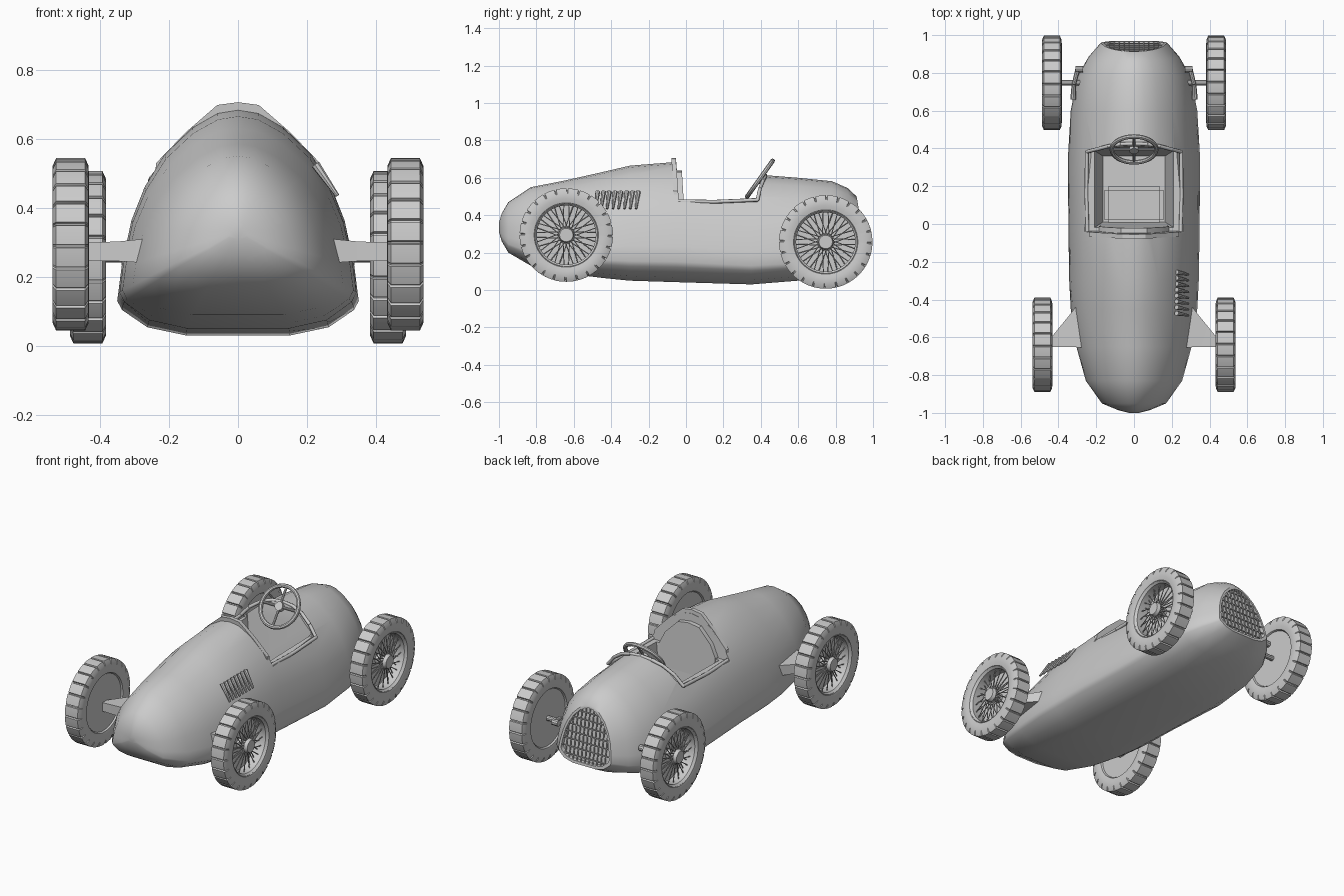
import bpy, bmesh, math
from mathutils import Vector, Matrix

if "Cube" in bpy.data.objects:
    bpy.data.objects.remove(bpy.data.objects["Cube"])

def finish(bm, name, angle=35, loc=(0, 0, 0), rz=0):
    bmesh.ops.recalc_face_normals(bm, faces=bm.faces)
    me = bpy.data.meshes.new(name)
    bm.to_mesh(me)
    bm.free()
    ob = bpy.data.objects.new(name, me)
    bpy.context.collection.objects.link(ob)
    ob.location = loc
    ob.rotation_euler.z = rz
    activate(ob)
    if angle:
        bpy.ops.object.shade_smooth_by_angle(angle=math.radians(angle))
    return ob

def activate(ob):
    bpy.ops.object.select_all(action='DESELECT')
    ob.select_set(True)
    bpy.context.view_layer.objects.active = ob

def skin(bm, rings, caps=True, loop=False):
    """Bridge closed rings of points with quads."""
    vs = [[bm.verts.new(p) for p in r] for r in rings]
    n = len(vs[0])
    pairs = list(zip(vs, vs[1:])) + ([(vs[-1], vs[0])] if loop else [])
    for a, b in pairs:
        for i in range(n):
            j = (i + 1) % n
            bm.faces.new((a[i], a[j], b[j], b[i]))
    if caps and not loop:
        bm.faces.new(vs[0])
        bm.faces.new(vs[-1])

def rod(bm, a, b, r1, r2=None, n=10):
    a, b = Vector(a), Vector(b)
    d = b - a
    m = Matrix.Translation((a + b) / 2) @ d.to_track_quat('Z', 'Y').to_matrix().to_4x4()
    bmesh.ops.create_cone(bm, cap_ends=True, segments=n, radius1=r1,
                          radius2=r1 if r2 is None else r2, depth=d.length, matrix=m)

def lathe(bm, prof, angles, loop=True, radius=lambda r, k: r):
    """Turn a (x, radius) profile around the x axis."""
    rings = []
    for k, a in enumerate(angles):
        rings.append([(t, radius(r, k) * math.cos(a), radius(r, k) * math.sin(a)) for t, r in prof])
    skin(bm, rings, loop=loop)

# Body: normalised half section, bottom to top
SEC = [(0, 0), (.43, 0), (.75, .04), (.96, .125), (1, .17), (.97, .30), (.89, .5),
       (.78, .65), (.61, .8), (.38, .92), (.17, .985), (0, 1)]

def section(y, w, zb, zt, shear=0, k=1):
    mid = (zb + zt) / 2
    half = []
    for u, v in SEC:
        z = mid + (zb + v * (zt - zb) - mid) * k
        half.append((u * w * k, y - (z - zb) * shear, z))
    return half + [(-x, yy, z) for x, yy, z in half[-2:0:-1]]

STATIONS = [(-1, .025, .31, .36), (-.985, .085, .26, .41), (-.95, .17, .2, .47), (-.83, .255, .13, .55),
            (-.65, .305, .09, .585), (-.45, .335, .065, .63), (-.3, .343, .05, .665),
            (-.05, .347, .042, .685), (.35, .35, .03, .62), (.6, .335, .05, .6),
            (.78, .3, .085, .582), (.89, .24, .12, .545, .06), (.97, .175, .16, .5, .17)]
bm = bmesh.new()
rings = [section(*s) for s in STATIONS]
rings += [section(.97, .175, .16, .5, .17, .91), section(.945, .175, .16, .5, .17, .91)]
skin(bm, rings)
body = finish(bm, "body", 0)

# Cockpit opening: side notch, then the tub
def cut(target, rings):
    bm = bmesh.new()
    skin(bm, rings)
    c = finish(bm, "cutter", 0)
    c.hide_render = True
    mod = target.modifiers.new("cut", 'BOOLEAN')
    mod.operation, mod.solver, mod.object = 'DIFFERENCE', 'EXACT', c
    activate(target)
    bpy.ops.object.modifier_apply(modifier="cut")
    bpy.data.objects.remove(c)

NOTCH = [(-.04, .472), (.38, .48), (.47, .85), (-.06, .85)]
cut(body, [[(x, y, z) for y, z in NOTCH] for x in (-.5, .5)])
cut(body, [[(s * w, y, z) for s, y in ((-1, y0), (1, y0), (1, y1), (-1, y1))]
           for w, y0, y1, z in ((.165, .01, .36, .2), (.22, -.025, .395, .55))])
activate(body)
bpy.ops.object.shade_smooth_by_angle(angle=math.radians(38))

def mirrored(half):
    return half + [(-p[0], *p[1:]) for p in half[-1::-1] if p[0] > 0]

# Raised bulkhead rim and seat back behind the driver
def plate(name, half, y0, y1, lean=0):
    bm = bmesh.new()
    skin(bm, [[(x, y - (z - .47) * lean, z) for x, z in mirrored(half)] for y in (y0, y1)])
    return finish(bm, name, 30)

plate("bulkhead_rim", [(.245, .46), (.237, .53), (.15, .62), (.06, .698), (0, .706)][::-1], -.062, -.038, .07)
plate("seat_back", [(0, .64), (.07, .63), (.15, .55), (.185, .48), (.165, .22)], -.04, -.012, .06)
bm = bmesh.new()
bmesh.ops.create_cube(bm, size=1, matrix=Matrix.Translation((0, .1, .22)) @ Matrix.Diagonal((.31, .2, .06, 1)))
bmesh.ops.bevel(bm, geom=bm.edges[:], offset=.02, segments=2, affect='EDGES')
finish(bm, "seat_cushion")

# Tube edging around the cockpit sill and scuttle
half = [(0, .425, .612), (.07, .423, .606), (.135, .412, .585), (.2, .395, .54),
        (.25, .382, .482), (.252, .15, .472), (.247, -.04, .475)]
pts = [(-x, y, z) for x, y, z in half[:0:-1]] + half
bm = bmesh.new()
for a, b in zip(pts, pts[1:]):
    rod(bm, a, b, .01, n=8)
    bmesh.ops.create_icosphere(bm, subdivisions=1, radius=.01, matrix=Matrix.Translation(b))
finish(bm, "cockpit_edging", 50)

# Grille bars in the sloping nose opening
def half_width(z):
    v = (z - .16) / .34
    for (u0, v0), (u1, v1) in zip(SEC[1:], SEC[2:]):
        if v0 <= v <= v1:
            return .165 * (u0 + (u1 - u0) * (v - v0) / (v1 - v0))
    return 0

def on_grille(x, z):
    return (x, .962 - (z - .16) * .17, z)

bm = bmesh.new()
for i in range(7):
    z = .2 + i * .042
    rod(bm, on_grille(-half_width(z), z), on_grille(half_width(z), z), .004, n=6)
for i in range(-5, 6):
    x = i * .026
    zs = [.165 + k * .005 for k in range(67)]
    zs = [z for z in zs if half_width(z) >= abs(x)]
    rod(bm, on_grille(x, zs[0]), on_grille(x, zs[-1]), .004, n=6)
finish(bm, "grille_bars")

# Exhaust stubs on the right of the engine cover
bm = bmesh.new()
for i in range(8):
    y = -.48 + i * .031
    rod(bm, (.225, y + .008, .525), (.288, y - .004, .435), .013, .006, 8)
finish(bm, "exhaust_stubs")

# Steering wheel: rim, spokes, hub and column
bm = bmesh.new()
tilt = Matrix.Translation((0, .395, .595)) @ Matrix.Rotation(math.radians(54.5), 4, 'X')
rings = []
for k in range(32):
    a = k * math.tau / 32
    rings.append([((.118 + .012 * math.cos(b)) * math.cos(a), (.118 + .012 * math.cos(b)) * math.sin(a),
                   .012 * math.sin(b)) for b in [j * math.tau / 8 for j in range(8)]])
skin(bm, rings, loop=True)
rod(bm, (-.118, 0, 0), (.118, 0, 0), .007, n=8)
rod(bm, (0, -.118, 0), (0, .118, 0), .007, n=8)
rod(bm, (0, 0, -.015), (0, 0, .012), .025, n=16)
rod(bm, (0, 0, -.2), (0, 0, 0), .012)
bmesh.ops.transform(bm, matrix=tilt, verts=bm.verts)
finish(bm, "steering_wheel")

# Wheels: grooved tyre, backing plate, hub and crossed wire spokes (outside is +x)
TYRE = [(-.035, .165), (-.048, .172), (-.053, .195), (-.052, .228), (-.042, .25),
        (.042, .25), (.052, .228), (.053, .195), (.048, .172), (.035, .165)]
STEPS = (0, .42, .84, .89, .96)
tread = [(k + s) * math.tau / 24 for k in range(24) for s in STEPS]
even = [k * math.tau / 48 for k in range(48)]

def wheel(name, x, y, z):
    kw = dict(loc=(x, y, z), rz=0 if x > 0 else math.pi)
    bm = bmesh.new()
    lathe(bm, TYRE, tread, radius=lambda r, k: r - .009 if r > .21 and k % 5 > 2 else r)
    finish(bm, name + "_tyre", **kw)
    bm = bmesh.new()
    lathe(bm, [(.04, .176), (.047, .168), (.036, .158), (-.03, .158), (-.03, .168)], even)
    rod(bm, (-.04, 0, 0), (-.028, 0, 0), .166, n=48)
    rod(bm, (-.03, 0, 0), (.035, 0, 0), .028, n=20)
    rod(bm, (.03, 0, 0), (.05, 0, 0), .042, .036, n=20)
    for k in range(20):
        a = k * math.tau / 20
        for turn, x0, x1 in ((.55, .03, .012), (-.55, .01, -.005)):
            rod(bm, (x0, .03 * math.cos(a), .03 * math.sin(a)),
                (x1, .162 * math.cos(a + turn), .162 * math.sin(a + turn)), .0028, n=5)
    finish(bm, name + "_wire_wheel", **kw)

for side, s in (("right", 1), ("left", -1)):
    wheel("grille_end_" + side, s * .435, .747, .257)
    wheel("tail_end_" + side, s * .485, -.64, .294)

    # Tapered axle fairing at the tail end
    bm = bmesh.new()
    skin(bm, [[(s * x, y, z) for y, z in ((y0, zb), (y1, zb), (y1, zt), (y0, zt))]
              for x, y0, y1, zb, zt in ((.27, -.655, -.39, .24, .31), (.34, -.65, -.48, .245, .303),
                                        (.45, -.65, -.615, .247, .298))])
    finish(bm, "axle_fairing_" + side, 30)

    # Axle rod and trailing links at the grille end
    bm = bmesh.new()
    rod(bm, (s * .25, .747, .257), (s * .41, .747, .257), .015)
    rod(bm, (s * .322, .66, .24), (s * .318, .75, .257), .016, .012)
    rod(bm, (s * .318, .74, .275), (s * .295, .83, .285), .012, .014)
    rod(bm, (s * .27, .82, .285), (s * .31, .82, .285), .018)
    finish(bm, "suspension_links_" + side)
